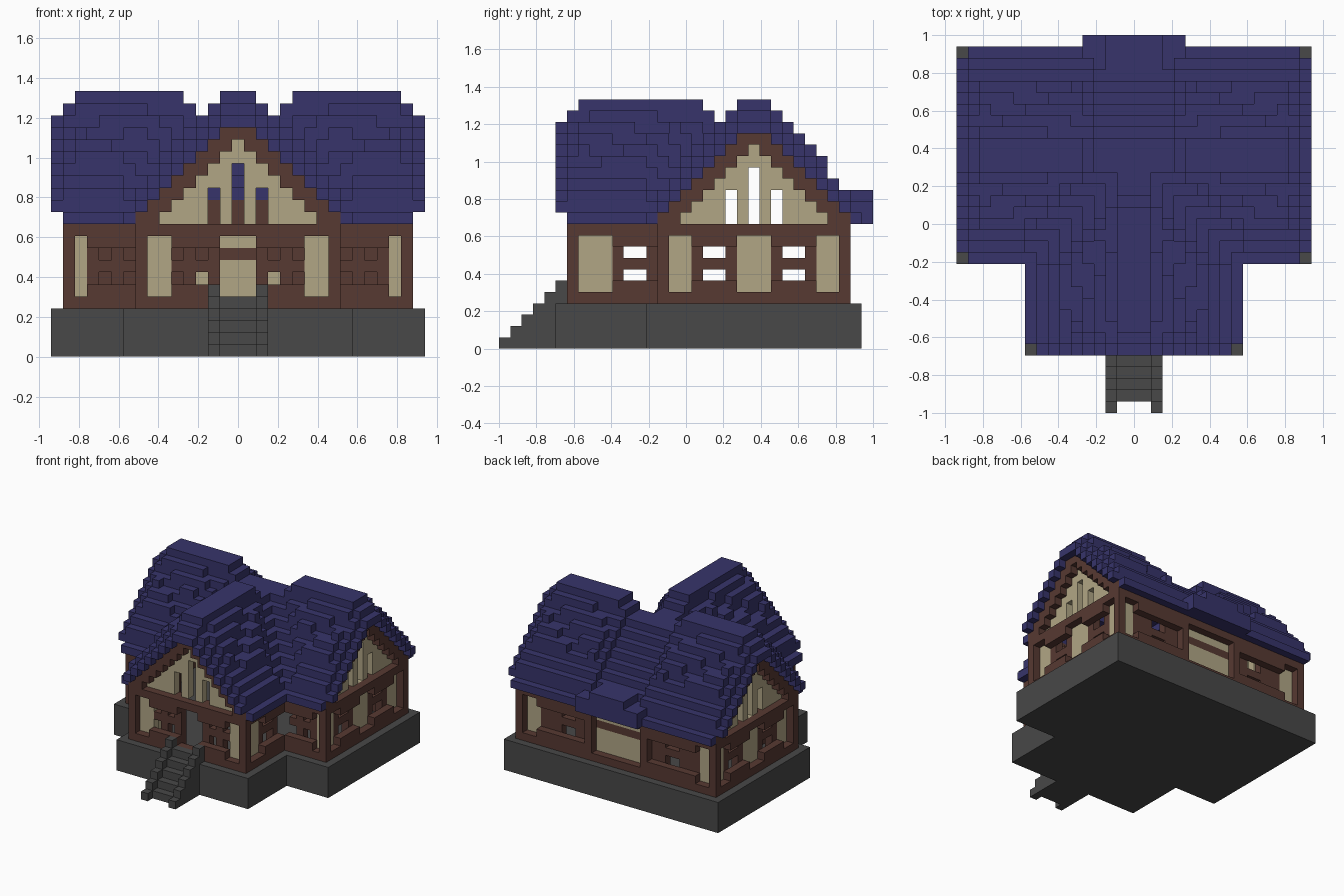
import bpy
import bmesh

if "Cube" in bpy.data.objects:
    bpy.data.objects.remove(bpy.data.objects["Cube"], do_unlink=True)

U = 2 / 33          # size of one block
CX, CY = 15, 22     # block columns of the two ridge lines


def material(name, rgb):
    m = bpy.data.materials.new(name)
    m.use_nodes = True
    m.diffuse_color = (*rgb, 1)
    m.node_tree.nodes["Principled BSDF"].inputs["Base Color"].default_value = (*rgb, 1)
    return m


STONE = material("dark grey stone", (0.065, 0.065, 0.065))
WOOD = material("brown timber", (0.095, 0.041, 0.032))
CREAM = material("cream plaster", (0.44, 0.38, 0.235))
BLUE = material("blue shingles", (0.038, 0.034, 0.145))


def point(i, j, k):
    return ((i - 15.5) * U, (j - 16.5) * U, k * U)


def finish(name, bm, mat):
    bmesh.ops.remove_doubles(bm, verts=bm.verts, dist=1e-5)
    me = bpy.data.meshes.new(name)
    bm.to_mesh(me)
    bm.free()
    me.materials.append(mat)
    ob = bpy.data.objects.new(name, me)
    bpy.context.collection.objects.link(ob)


def prism(name, outline, z0, z1, mat):
    """Extrude a flat outline given in block units."""
    bm = bmesh.new()
    face = bm.faces.new([bm.verts.new(point(i, j, z0)) for i, j in outline])
    top = bmesh.ops.extrude_face_region(bm, geom=[face])["geom"]
    bmesh.ops.translate(bm, verts=[v for v in top if isinstance(v, bmesh.types.BMVert)],
                        vec=(0, 0, (z1 - z0) * U))
    bmesh.ops.recalc_face_normals(bm, faces=bm.faces)
    finish(name, bm, mat)


def block_object(name, cells, solid, mat):
    """Skin a set of blocks, keeping only the faces not covered by others."""
    bm = bmesh.new()
    for c in sorted(cells):
        for axis in range(3):
            for side in (0, 1):
                n = list(c)
                n[axis] += 2 * side - 1
                if tuple(n) in solid:
                    continue
                quad = []
                for a, b in ((0, 0), (1, 0), (1, 1), (0, 1)):
                    p = list(c)
                    p[axis] += side
                    p[(axis + 1) % 3] += a
                    p[(axis + 2) % 3] += b
                    quad.append(bm.verts.new(point(*p)))
                bm.faces.new(quad if side else quad[::-1])
    finish(name, bm, mat)


def clamp(v, lo, hi):
    return max(lo, min(hi, v))


def underside(d):
    """Underside of a roof slope, d blocks from its ridge."""
    return min(19, 20 - d)


# Stone foundation in a T plan
prism("foundation", [(0, 13), (6, 13), (6, 5), (25, 5), (25, 13), (31, 13), (31, 32), (0, 32)],
      0, 4, STONE)

# Front stairs with stepped side rails
stairs = set()
for j in range(6):
    for i in range(13, 18):
        top = j + 1 if i in (13, 17) else j
        stairs |= {(i, j, z) for z in range(top)}
block_object("front_stairs", stairs, stairs, STONE)

timber, plaster, roof = set(), set(), set()


# Walls: P post, C recessed plaster, F window frame, W window opening, D doorway
def wall(pattern, place):
    for run, kind in enumerate(pattern):
        for z in range(4, 11):
            beam = z in (4, 10)
            if kind == "P" or beam or (kind in "FW" and z in (5, 9)):
                timber.add(place(run, 0, z))
            if kind == "C":
                plaster.add(place(run, 1, z))
            elif kind == "F" or (kind == "W" and z == 7):
                timber.add(place(run, 1, z))


wall("PCCWFWFDDDFWFWCCP", lambda r, d, z: (7 + r, 6 + d, z))
half = "PCCFFFWWFF"
wall(half + "PCCCCCCCP" + half[::-1], lambda r, d, z: (1 + r, 30 - d, z))
for flip in (False, True):
    def mirrored(i, j, z, flip=flip):
        return (30 - i if flip else i, j, z)
    wall("PCFWFW", lambda r, d, z: mirrored(1 + r, 14 + d, z))
    wall("PCCFWWFCCCFWWFCCP", lambda r, d, z: mirrored(1 + d, 14 + r, z))
    wall("PCCCFWWF", lambda r, d, z: mirrored(7 + d, 6 + r, z))
    # Wall plates under the eaves
    timber |= {mirrored(7, j, 11) for j in range(6, 14)}
    timber |= {mirrored(i, 14, 11) for i in range(1, 8)}
timber |= {(i, 30, 11) for i in range(1, 30)}
timber |= {(i, 29, z) for i in range(2, 29) for z in (11, 12)}
timber |= {(i, 29, 8) for i in range(12, 19)}


# Gables: stepped timber edge, recessed plaster, three tall openings
def gable(place):
    for d in range(-8, 9):
        a = abs(d)
        for z in range(11, underside(a)):
            if (a == 0 and z < 16) or (a == 2 and z < 14):
                continue
            if z >= 18 - a:
                timber.add(place(d, 0, z))
            plaster.add(place(d, 1, z))


gable(lambda d, s, z: (CX + d, 6 + s, z))
gable(lambda d, s, z: (1 + s, CY + d, z))
gable(lambda d, s, z: (29 - s, CY + d, z))

# Cross roof: stepped slopes, thinner at rakes, eaves and valleys
EAVE = {9: 1, 8: 2, 7: 2}
for i in range(31):
    for j in range(5, 32):
        m, k = abs(i - CX), abs(j - CY)
        in_main = j >= 13 and not (m == 15 and k == 9)
        in_wing = m <= 9 and j <= CY and not (j == 5 and m == 9)
        if not (in_main or in_wing):
            continue
        if in_main and (not in_wing or k <= m):
            row, run = k, m
            thick = min(EAVE.get(k, 3), 16 - m)
        else:
            row, run = m, j
            thick = min(EAVE.get(m, 3), j - 4)
        if in_main and in_wing:
            thick = min(thick, clamp(abs(max(k, 1) - max(m, 1)) - 1, 1, 3))
        elif j > CY:
            thick = min(thick, max(1, m - 2))
        # Staggered shingle courses
        if thick == 3 and 2 <= row <= 6 and ((run + 2 * row) // 3) % 3 == 0:
            thick = 2
        b = underside(row)
        roof |= {(i, j, z) for z in range(b, b + thick)}

# Small canopy over the back bay
for i in range(11, 20):
    m = abs(i - CX)
    for j in range(30, 33):
        roof |= {(i, j, z) for z in range(11, 14 if m <= 2 else 13)}

plaster -= timber
roof -= timber | plaster
solid = timber | plaster | roof
block_object("timber_frame", timber, solid, WOOD)
block_object("plaster_panels", plaster, solid, CREAM)
block_object("shingle_roof", roof, solid, BLUE)
